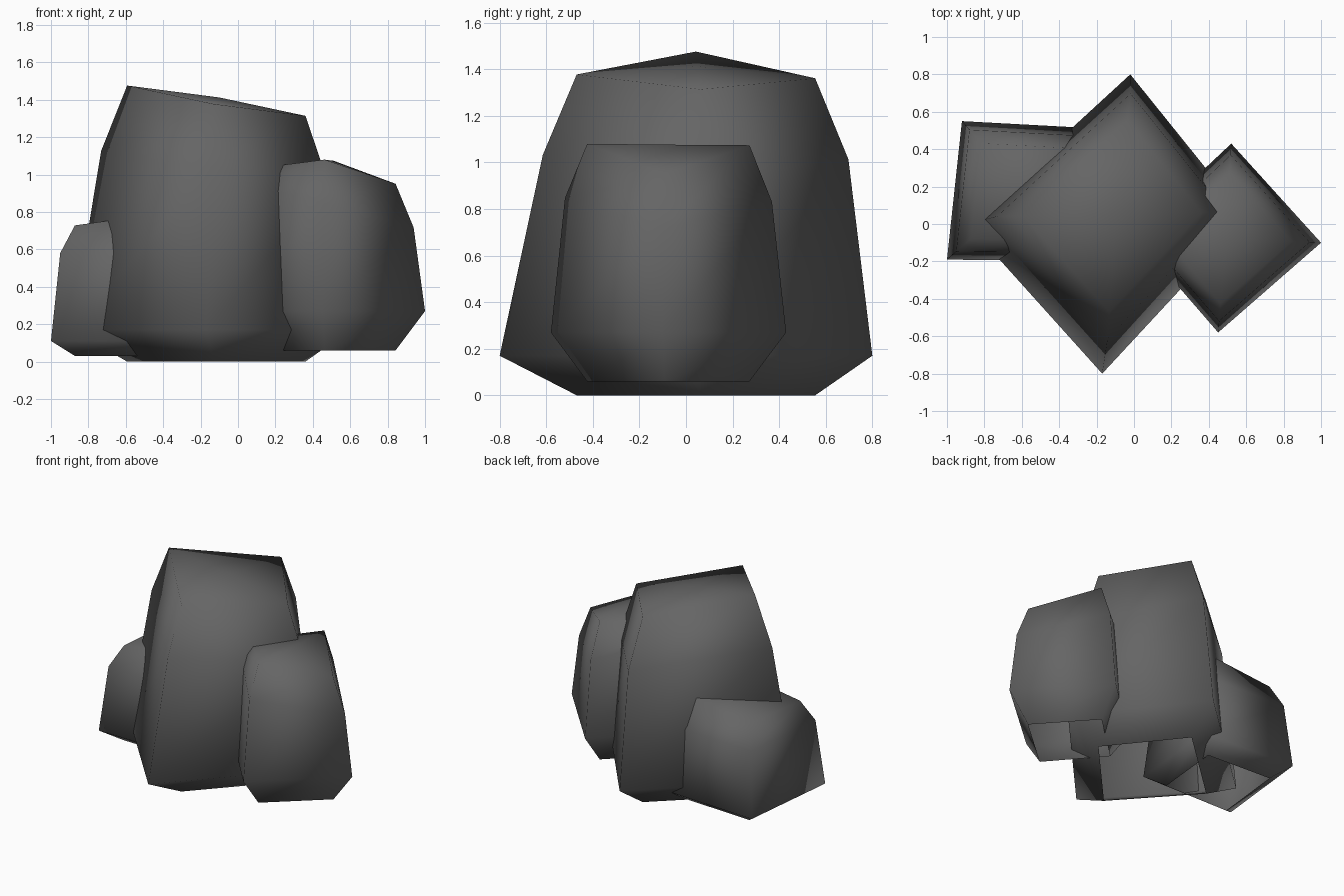
import bpy, bmesh
from mathutils import Vector

cube = bpy.data.objects.get("Cube")
if cube:
    bpy.data.objects.remove(cube)

stone = bpy.data.materials.new("dark grey stone")
stone.use_nodes = True
colour = (0.13, 0.13, 0.13, 1)
stone.diffuse_color = colour
stone.node_tree.nodes["Principled BSDF"].inputs["Base Color"].default_value = colour
stone.node_tree.nodes["Principled BSDF"].inputs["Roughness"].default_value = 0.9


def boulder(name, rim, levels, shift=(0, 0), fold=0, crown=0):
    """Hollow four-cornered rock: the rim outline (front, right, back, left)
    is repeated at each level of (height, scale, downward slope along x)."""
    rim = [Vector(corner) for corner in rim]
    centre = sum(rim, Vector((0, 0))) / len(rim)
    bm = bmesh.new()
    loops = []
    for height, scale, slope in levels:
        ring = []
        for corner in rim:
            spot = centre + (corner - centre) * scale
            if scale < 1:
                spot += Vector(shift)
            ring.append(bm.verts.new((spot.x, spot.y, height - slope * spot.x)))
        loops.append(ring)

    # Side faces; the underside stays open
    for low, high in zip(loops, loops[1:]):
        for i in range(len(low)):
            j = (i + 1) % len(low)
            bm.faces.new((low[i], low[j], high[j], high[i]))

    # Top faces meet at a slightly raised middle, with the left and right corners folded
    top = loops[-1]
    top[1].co.z -= fold
    top[3].co.z -= fold
    middle = sum((v.co for v in top), Vector()) / len(top)
    peak = bm.verts.new(middle + Vector((0, 0, crown)))
    for i in range(len(top)):
        bm.faces.new((top[i], top[(i + 1) % len(top)], peak))

    for face in bm.faces:
        face.smooth = True
    mesh = bpy.data.meshes.new(name)
    bm.to_mesh(mesh)
    bm.free()
    mesh.materials.append(stone)
    rock = bpy.data.objects.new(name, mesh)
    bpy.context.collection.objects.link(rock)


# Tall leaning rock in the middle
boulder("middle_rock",
        rim=[(-0.17, -0.8), (0.6, 0.03), (-0.02, 0.8), (-0.89, 0)],
        levels=[(0, 0.64, 0), (0.17, 1, 0), (1.01, 0.82, 0.16), (1.355, 0.64, 0.17)],
        shift=(0.02, 0.04), fold=-0.02, crown=0.03)

# Medium rock on the right of the front view
boulder("left_side_rock",
        rim=[(0.45, -0.58), (1, -0.1), (0.52, 0.43), (0, -0.06)],
        levels=[(0.06, 0.69, 0), (0.27, 1, 0), (0.97, 0.88, 0.27), (1.14, 0.69, 0.13)],
        fold=0.08, crown=0.04)

# Small square rock on the left of the front view
boulder("right_side_rock",
        rim=[(-1, -0.19), (-0.25, -0.2), (-0.18, 0.51), (-0.92, 0.55)],
        levels=[(0.03, 0.69, 0), (0.11, 1, 0), (0.58, 0.88, 0), (0.85, 0.69, -0.14)])
